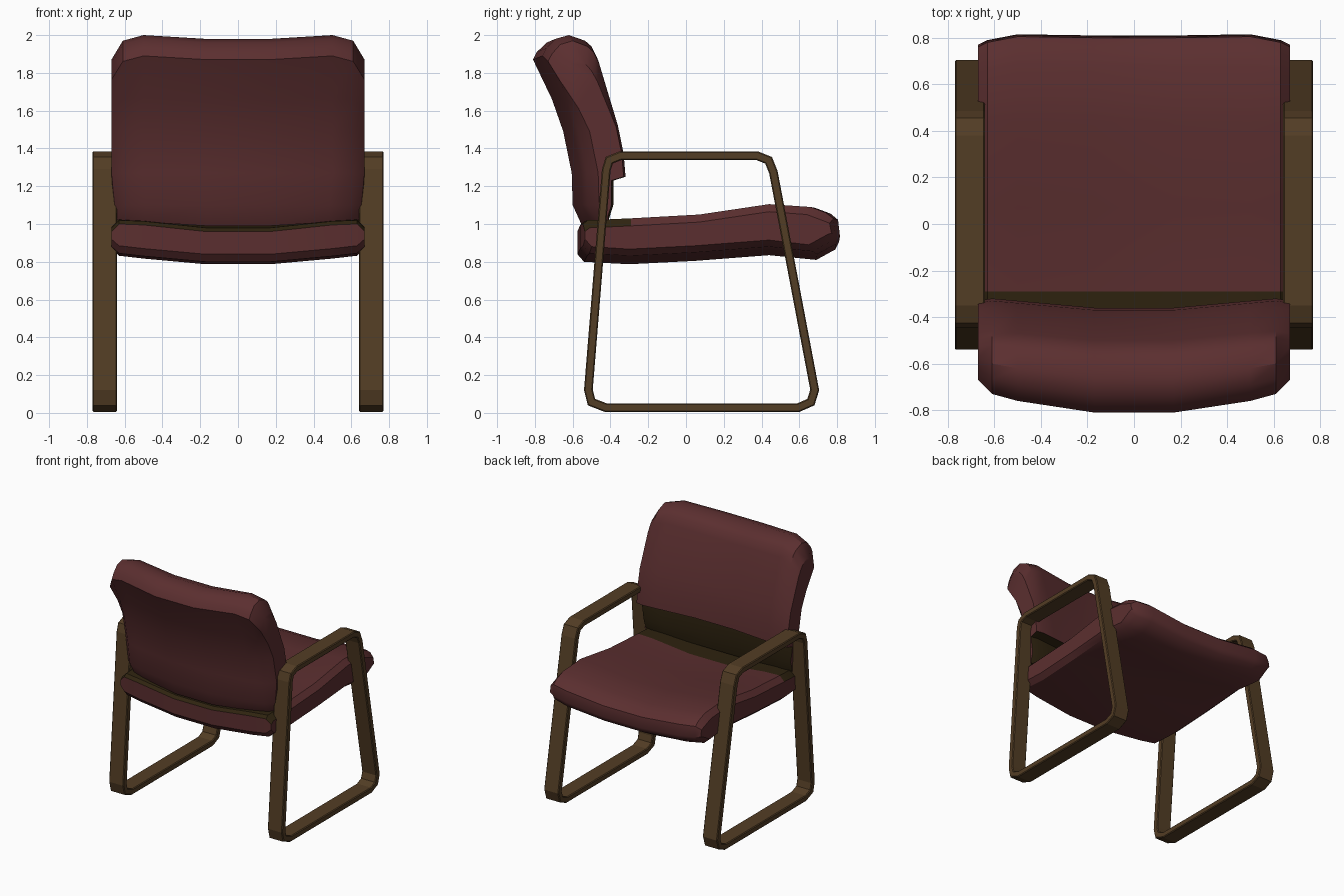
import bpy, bmesh
from mathutils import Vector

cube = bpy.data.objects.get("Cube")
if cube:
    bpy.data.objects.remove(cube, do_unlink=True)


def material(name, rgb):
    m = bpy.data.materials.new(name)
    m.use_nodes = True
    m.diffuse_color = (*rgb, 1)
    m.node_tree.nodes["Principled BSDF"].inputs["Base Color"].default_value = (*rgb, 1)
    return m


FABRIC = material("maroon fabric", (0.105, 0.028, 0.029))
WOOD = material("brown wood", (0.086, 0.047, 0.018))
DARK = material("dark brown lining", (0.028, 0.017, 0.005))


def finish(name, bm, mats, angle=None):
    bmesh.ops.recalc_face_normals(bm, faces=bm.faces)
    mesh = bpy.data.meshes.new(name)
    bm.to_mesh(mesh)
    bm.free()
    for m in mats:
        mesh.materials.append(m)
    ob = bpy.data.objects.new(name, mesh)
    bpy.context.collection.objects.link(ob)
    if angle:
        bpy.ops.object.select_all(action="DESELECT")
        ob.select_set(True)
        bpy.context.view_layer.objects.active = ob
        bpy.ops.object.shade_smooth_by_angle(angle=angle)
    return ob


def cushion(name, profile, stations, place, is_dark):
    """Loft a side profile across mirrored width stations."""
    bm = bmesh.new()
    sides = [(-1, s) for s in reversed(stations)] + [(1, s) for s in stations]
    rings = [[bm.verts.new(place(side, s, p)) for p in profile] for side, s in sides]
    n = len(profile)
    for a, b in zip(rings, rings[1:]):
        for i in range(n):
            j = (i + 1) % n
            bm.faces.new((a[i], a[j], b[j], b[i]))
    bm.faces.new(rings[0])
    bm.faces.new(rings[-1])
    bmesh.ops.recalc_face_normals(bm, faces=bm.faces)
    for f in bm.faces:
        f.material_index = int(is_dark(f.normal, f.calc_center_median()))
    return finish(name, bm, [FABRIC, DARK], 0.6)


# Backrest: profile is y, z and how far the point belongs to the rear face
back_profile = [
    (-0.55, 1.02, 1), (-0.60, 1.10, 1), (-0.605, 1.27, 1), (-0.65, 1.49, 1),
    (-0.71, 1.67, 1), (-0.81, 1.89, 1), (-0.79, 1.93, 1), (-0.73, 1.98, 0.8),
    (-0.64, 2.0, 0.5), (-0.53, 1.97, 0.1), (-0.49, 1.94, 0), (-0.46, 1.88, 0),
    (-0.36, 1.52, 0), (-0.33, 1.37, 0), (-0.32, 1.25, 0), (-0.385, 1.23, 0),
    (-0.385, 1.1, 0), (-0.41, 1.02, 0)]
# x, rear shift, front shift, top drop, bottom sag
back_stations = [(0.17, 0, -0.04, 0.02, 0.03), (0.5, 0.05, -0.01, 0, 0.01),
                 (0.61, 0.08, 0, 0.03, 0), (0.67, 0.14, -0.01, 0.13, 0)]


def place_back(side, s, p):
    x, rear, front, drop, sag = s
    y, z, w = p
    if z < 1.05:
        z -= sag
    top = min(max((z - 1.5) / 0.4, 0), 1)
    x *= 0.975 if z < 1.15 else 1
    return (side * x, y + rear * w + front * (1 - w), z - drop * top)


cushion("backrest", back_profile, back_stations, place_back,
        lambda n, c: abs(n.x) < 0.7 and c.z < 1.245 and (n.y > 0.3 or n.z < -0.5))

# Seat: profile is y, z and how far the point belongs to the underside
seat_profile = [
    (-0.575, 1.0, 0), (-0.55, 1.02, 0), (-0.29, 1.03, 0), (0.07, 1.05, 0),
    (0.44, 1.105, 0), (0.68, 1.09, 0), (0.76, 1.06, 0), (0.80, 1.02, 0.2),
    (0.81, 0.92, 0.6), (0.79, 0.865, 1), (0.69, 0.81, 1), (0.44, 0.835, 1),
    (0.05, 0.805, 1), (-0.3, 0.787, 1), (-0.54, 0.80, 1), (-0.575, 0.84, 1)]
# x, top shift, underside shift, rear shift, front shift
seat_stations = [(0.17, -0.04, 0, 0, 0), (0.5, -0.005, 0.03, 0.015, 0.005),
                 (0.63, 0, 0.045, 0.03, -0.02), (0.67, -0.04, 0.08, 0.04, -0.04)]


def place_seat(side, s, p):
    x, top, under, rear, front = s
    y, z, w = p
    shift = rear if y < -0.4 else front if y > 0.6 else 0
    return (side * x, y + shift, z + under * w + top * (1 - w))


cushion("seat", seat_profile, seat_stations, place_seat,
        lambda n, c: n.z > 0.5 and c.y < -0.3)

# Side frames: a closed loop of flat bar with an even thickness
loop = [Vector(p) for p in (
    (-0.43, 0.005), (-0.52, 0.04), (-0.54, 0.12), (-0.445, 1.29), (-0.425, 1.355),
    (-0.35, 1.385), (0.38, 1.385), (0.455, 1.355), (0.485, 1.28), (0.705, 0.12),
    (0.68, 0.04), (0.60, 0.005))]


def inward(points, t):
    out = []
    for i, p in enumerate(points):
        a = (p - points[i - 1]).normalized()
        b = (points[(i + 1) % len(points)] - p).normalized()
        na, nb = Vector((a.y, -a.x)), Vector((b.y, -b.x))
        out.append(p + (na + nb) * (t / (1 + na.dot(nb))))
    return out


def side_frame(name, side):
    bm = bmesh.new()
    inner = inward(loop, 0.046)
    rings = [[bm.verts.new((side * x, p.x, p.y)) for p in pts]
             for x, pts in ((0.64, loop), (0.77, loop), (0.77, inner), (0.64, inner))]
    n = len(loop)
    for k in range(4):
        a, b = rings[k], rings[(k + 1) % 4]
        for i in range(n):
            j = (i + 1) % n
            bm.faces.new((a[i], a[j], b[j], b[i]))
    ob = finish(name, bm, [WOOD])
    bevel = ob.modifiers.new("soft edges", "BEVEL")
    bevel.width = 0.006
    bevel.segments = 1
    bevel.limit_method = "ANGLE"
    bevel.angle_limit = 1.2


side_frame("left_frame", 1)
side_frame("right_frame", -1)
